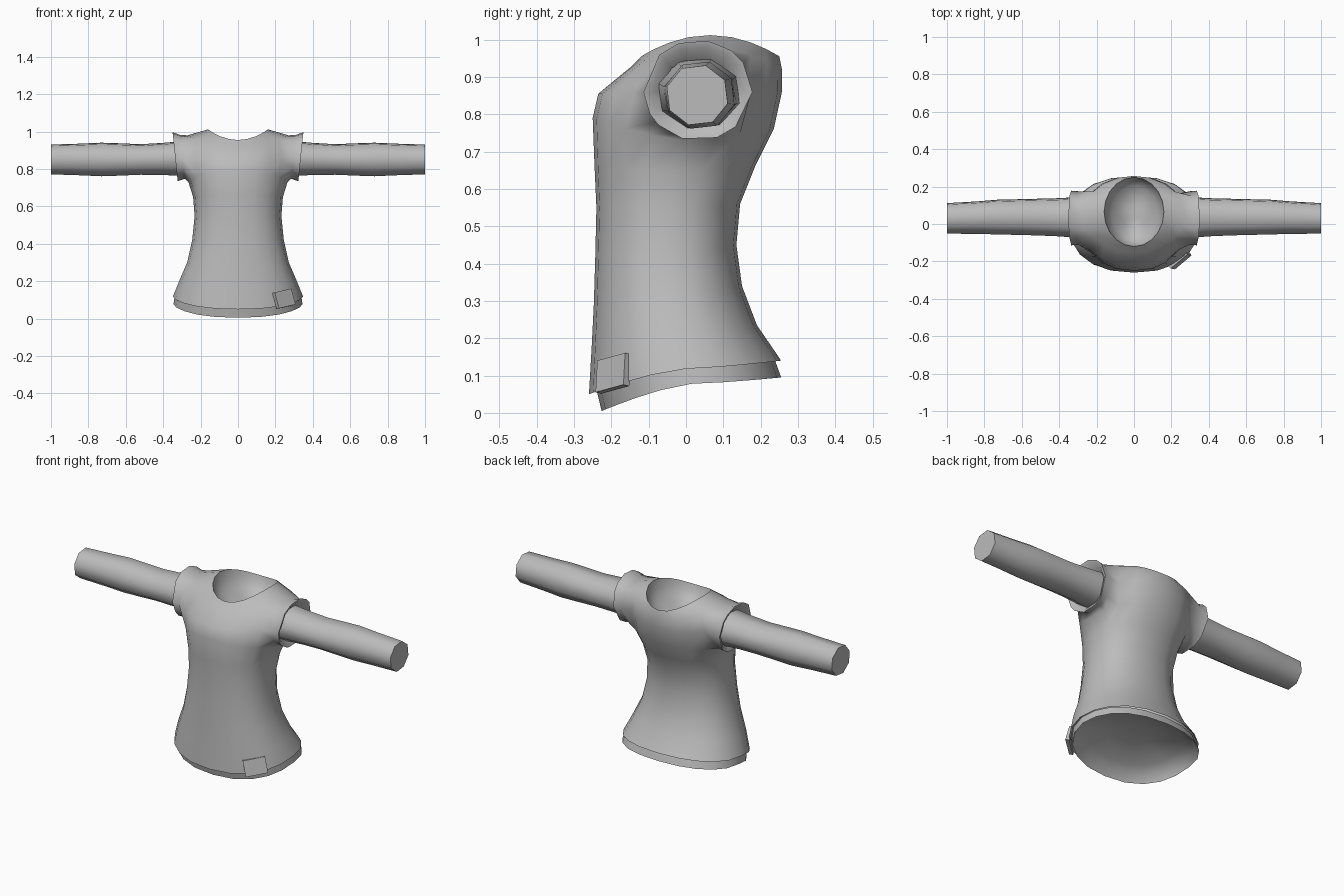
import bpy, bmesh, math
from mathutils import Matrix

if "Cube" in bpy.data.objects:
    bpy.data.objects.remove(bpy.data.objects["Cube"])

# One plain cloth colour
cloth = bpy.data.materials.new("grey_cloth")
cloth.use_nodes = True
GREY = (0.5, 0.5, 0.5, 1)
cloth.diffuse_color = GREY
cloth.node_tree.nodes["Principled BSDF"].inputs["Base Color"].default_value = GREY

SEG = 20


def finish(bm, name, angle=60):
    bmesh.ops.recalc_face_normals(bm, faces=bm.faces)
    mesh = bpy.data.meshes.new(name)
    bm.to_mesh(mesh)
    bm.free()
    obj = bpy.data.objects.new(name, mesh)
    bpy.context.collection.objects.link(obj)
    mesh.materials.append(cloth)
    bpy.ops.object.select_all(action="DESELECT")
    obj.select_set(True)
    bpy.context.view_layer.objects.active = obj
    bpy.ops.object.shade_smooth_by_angle(angle=math.radians(angle))


def body_ring(half_width, front, back, z_front, z_side, z_back, square=0.88, bend=1.2):
    """Rounded oval ring whose height differs at the front, sides and back."""
    mid, depth = (front + back) / 2, (back - front) / 2
    points = []
    for i in range(SEG):
        a = math.tau * i / SEG
        s, c = math.sin(a), math.cos(a)
        x = math.copysign(abs(s) ** square, s)
        y = math.copysign(abs(c) ** square, c)
        z_end = z_front if c > 0 else z_back
        z = z_side + (z_end - z_side) * abs(c) ** bend
        points.append((half_width * x, mid - depth * y, z))
    return points


def bridge(bm, lo, hi):
    n = len(lo)
    return [bm.faces.new((lo[i], lo[(i + 1) % n], hi[(i + 1) % n], hi[i]))
            for i in range(n)]


def loft(bm, rings):
    """Skin a list of closed rings; returns the vertex rings and face rows."""
    rows = [[bm.verts.new(p) for p in ring] for ring in rings]
    return rows, [bridge(bm, lo, hi) for lo, hi in zip(rows, rows[1:])]


def dish(bm, rim, offset):
    """Close an open rim with a rounded hollow reaching offset along z."""
    n = len(rim)
    mid = [sum(v.co[k] for v in rim) / n for k in range(3)]
    last = rim
    for t in (0.35, 0.7, 1.1, 1.35):
        f, d = math.cos(t), math.sin(t)
        ring = [bm.verts.new((mid[0] + (v.co.x - mid[0]) * f,
                              mid[1] + (v.co.y - mid[1]) * f,
                              mid[2] + (v.co.z - mid[2]) * f + offset * d)) for v in rim]
        bridge(bm, last, ring)
        last = ring
    bm.faces.new(last)


# Overshirt body: half width, front y, back y, then front, side and back heights
profile = [
    (0.348, -0.26, 0.255, 0.05, 0.118, 0.14),
    (0.315, -0.253, 0.19, 0.17, 0.2, 0.235),
    (0.272, -0.247, 0.15, 0.29, 0.3, 0.34),
    (0.245, -0.243, 0.135, 0.42, 0.42, 0.45),
    (0.232, -0.24, 0.145, 0.55, 0.55, 0.56),
    (0.24, -0.245, 0.185, 0.66, 0.65, 0.66),
    (0.265, -0.25, 0.235, 0.79, 0.73, 0.76),
    (0.285, -0.235, 0.257, 0.855, 0.86, 0.86, 0.92),
    (0.27, -0.15, 0.257, 0.925, 0.98, 0.92, 1, 2),
    (0.16, -0.12, 0.25, 0.955, 1.012, 0.955, 1, 2),
]
bm = bmesh.new()
rows, faces = loft(bm, [body_ring(*p) for p in profile])

# Turned-in hem lip and hollow neck
lip = [bm.verts.new((v.co.x * 0.965, v.co.y * 0.965, v.co.z + 0.008)) for v in rows[0]]
bridge(bm, rows[0], lip)
dish(bm, rows[-1], -0.13)

# Cut the armholes and draw their borders out into flared cap sleeves
CY, CZ = 0.032, 0.864
for side in (1, -1):
    centre = SEG // 4 if side == 1 else 3 * SEG // 4
    span = range(centre - 2, centre + 3)
    border = ([rows[6][i] for i in span] + [rows[7][centre + 2]]
              + [rows[8][i] for i in reversed(span)] + [rows[7][centre - 2]])
    bmesh.ops.delete(bm, geom=[faces[r][i] for r in (6, 7) for i in span[:-1]],
                     context="FACES")
    angles = [math.atan2(v.co.z - CZ, v.co.y - CY) for v in border]
    # x, y radius, z radius for the mid sleeve, rim, rim inside and inner lining
    for x, ry, rz in ((0.298, 0.143, 0.121), (0.336, 0.146, 0.135),
                      (0.332, 0.13, 0.12), (0.3, 0.1, 0.084)):
        new = [bm.verts.new((side * (x + 0.014 * math.sin(a)),
                             CY + ry * math.cos(a), CZ + rz * math.sin(a)))
               for a in angles]
        bridge(bm, border, new)
        border = new
loose = [v for v in bm.verts if not v.link_faces]
bmesh.ops.delete(bm, geom=loose, context="VERTS")
finish(bm, "overshirt")

# Undershirt band showing below the hem, closed by a hollow underside
bm = bmesh.new()
rows, faces = loft(bm, [body_ring(0.345, -0.226, 0.255, 0.005, 0.078, 0.095),
                        body_ring(0.338, -0.238, 0.238, 0.055, 0.122, 0.142)])
dish(bm, rows[0], 0.09)
finish(bm, "undershirt_hem")

# Long undershirt sleeves: x, centre y, centre z, y radius, z radius
arm = [
    (0.29, 0.035, 0.856, 0.108, 0.092),
    (0.4, 0.036, 0.854, 0.1, 0.084),
    (0.52, 0.037, 0.851, 0.096, 0.08),
    (0.64, 0.037, 0.851, 0.093, 0.085),
    (0.73, 0.037, 0.851, 0.091, 0.088),
    (0.84, 0.034, 0.851, 0.085, 0.083),
    (1.0, 0.03, 0.851, 0.08, 0.078),
]
for side, name in ((1, "left_sleeve"), (-1, "right_sleeve")):
    bm = bmesh.new()
    rings = []
    for x, cy, cz, ry, rz in arm:
        k = 1.06
        rings.append([(side * x, cy + k * ry * math.cos(a), cz + k * rz * math.sin(a))
                      for a in (math.tau * (i + 0.65) / 8 for i in range(8))])
    rows, faces = loft(bm, rings)
    bm.faces.new(rows[-1])
    finish(bm, name)

# Small cloth tag on the front of the hem
bm = bmesh.new()
bmesh.ops.create_cube(bm, size=1)
bmesh.ops.scale(bm, vec=(0.118, 0.02, 0.088), verts=bm.verts)
turn = (Matrix.Rotation(math.radians(40), 4, "Z")
        @ Matrix.Rotation(math.radians(-10), 4, "Y")
        @ Matrix.Rotation(math.radians(-12), 4, "X"))
bmesh.ops.transform(bm, matrix=Matrix.Translation((0.246, -0.195, 0.106)) @ turn,
                    verts=bm.verts)
finish(bm, "hem_tag", 30)
